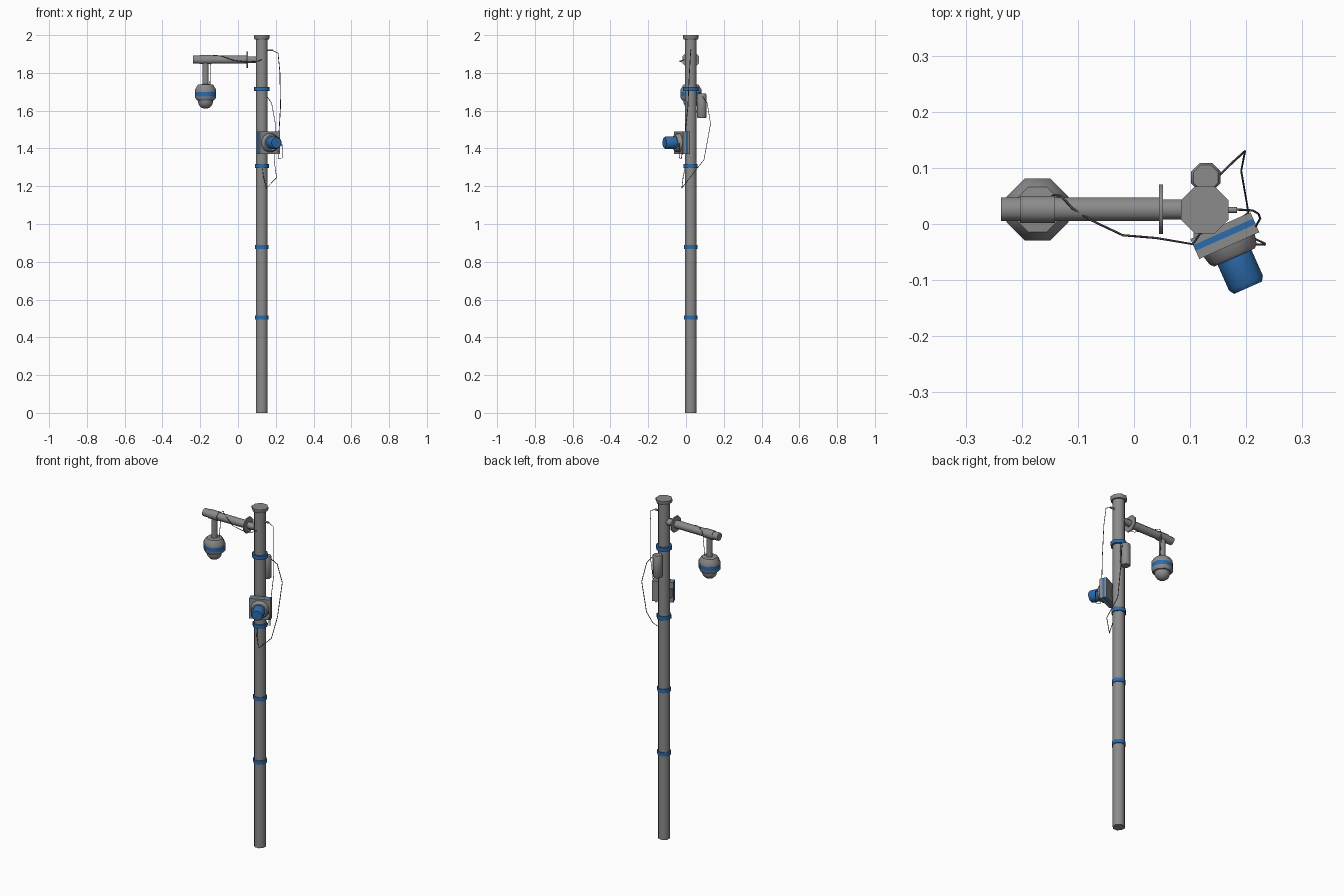
import bpy, bmesh, math
from mathutils import Vector, Matrix

if "Cube" in bpy.data.objects:
    bpy.data.objects.remove(bpy.data.objects["Cube"])


def material(name, color):
    m = bpy.data.materials.new(name)
    m.diffuse_color = (*color, 1)
    m.use_nodes = True
    m.node_tree.nodes["Principled BSDF"].inputs["Base Color"].default_value = (*color, 1)
    return m


GRAY = material("steel gray", (0.26, 0.26, 0.26))
BLUE = material("blue", (0.025, 0.15, 0.42))
DARK = material("cable gray", (0.09, 0.09, 0.09))


def finish(name, bm, mats, smooth=True):
    bmesh.ops.recalc_face_normals(bm, faces=bm.faces)
    mesh = bpy.data.meshes.new(name)
    bm.to_mesh(mesh)
    bm.free()
    for m in mats:
        mesh.materials.append(m)
    ob = bpy.data.objects.new(name, mesh)
    bpy.context.collection.objects.link(ob)
    if smooth:
        bpy.ops.object.select_all(action='DESELECT')
        ob.select_set(True)
        bpy.context.view_layer.objects.active = ob
        bpy.ops.object.shade_smooth_by_angle(angle=math.radians(47))
    return ob


def lathe(name, profile, origin, axis=(0, 0, 1), mats=(GRAY,), blue=(), sides=8, smooth=True):
    """Sweep (apothem, distance) pairs round an axis; 'blue' lists second-material segments."""
    bm = bmesh.new()
    turn = Vector(axis).to_track_quat('Z', 'Y').to_matrix().to_4x4()
    place = Matrix.Translation(origin) @ turn
    rings = []
    for r, d in profile:
        r /= math.cos(math.pi / sides)
        angles = [(i + 0.5) * math.tau / sides for i in range(sides)]
        rings.append([bm.verts.new(place @ Vector((r * math.cos(a), r * math.sin(a), d)))
                      for a in angles])
    for k in range(len(rings) - 1):
        for i in range(sides):
            j = (i + 1) % sides
            f = bm.faces.new((rings[k][i], rings[k][j], rings[k + 1][j], rings[k + 1][i]))
            f.material_index = 1 if k in blue else 0
    bm.faces.new(rings[0][::-1])
    bm.faces.new(rings[-1])
    return finish(name, bm, mats, smooth)


def box(name, size, center, angle=0, mat=GRAY):
    bm = bmesh.new()
    bmesh.ops.create_cube(bm, size=1, matrix=Matrix.Translation(center)
                          @ Matrix.Rotation(angle, 4, 'Z') @ Matrix.Diagonal((*size, 1)))
    return finish(name, bm, [mat], False)


def cable(name, points, radius=0.002):
    cu = bpy.data.curves.new(name, 'CURVE')
    cu.dimensions = '3D'
    cu.bevel_depth = radius
    cu.bevel_resolution = 0
    cu.use_fill_caps = True
    sp = cu.splines.new('POLY')
    sp.points.add(len(points) - 1)
    for p, co in zip(sp.points, points):
        p.co = (*co, 1)
    cu.materials.append(DARK)
    bpy.context.collection.objects.link(bpy.data.objects.new(name, cu))


PX, PY = 0.126, 0.025

# Pole, cap and blue bands
lathe("pole", [(0.031, 0), (0.031, 1.99)], (PX, PY, 0))
lathe("pole_cap", [(0.038, 1.978), (0.042, 1.986), (0.042, 2.0)], (PX, PY, 0))
for i, (z, r) in enumerate([(0.505, 0.035), (0.878, 0.035), (1.307, 0.037), (1.715, 0.041)]):
    lathe(f"pole_band_{i + 1}", [(r, -0.011), (r, 0.011)], (PX, PY, z), mats=(BLUE,))

# Side arm with flange and sleeve
ARM = (0, PY + 0.001, 1.87)
lathe("arm", [(0.021, -0.237), (0.021, 0.05)], ARM, (1, 0, 0))
lathe("arm_socket", [(0.018, 0.05), (0.018, 0.11)], ARM, (1, 0, 0))
lathe("arm_flange", [(0.044, 0.045), (0.044, 0.052)], ARM, (1, 0, 0))
lathe("arm_sleeve", [(0.024, -0.203), (0.024, -0.141)], ARM, (1, 0, 0))

# Hanging dome camera
CAM = (-0.172, PY + 0.001, 0)
lathe("camera_stem", [(0.016, 1.73), (0.016, 1.86)], CAM)
lathe("camera_housing",
      [(0.032, 1.655), (0.046, 1.655), (0.055, 1.668), (0.055, 1.675), (0.055, 1.70),
       (0.055, 1.713), (0.04, 1.738), (0.02, 1.74)],
      CAM, mats=(GRAY, BLUE), blue=(3,))
dome = [(0.04 * math.cos(a), 1.65 - 0.04 * math.sin(a))
        for a in (math.radians(d) for d in (80, 60, 40, 20, 0))]
lathe("camera_dome", dome + [(0.04, 1.66)], CAM, sides=12)

# Angled lamp: layered square housing, collar and blue barrel
ANGLE = math.radians(24)
OUT = Vector((math.sin(ANGLE), -math.cos(ANGLE), 0))
LAMP = Vector((0.154, -0.003, 1.43))
for name, depth, thick, mat in (("rear", 0.006, 0.012, GRAY), ("stripe", 0.0175, 0.011, BLUE),
                                ("front", 0.031, 0.016, GRAY)):
    box(f"lamp_housing_{name}", (0.117, thick, 0.118), LAMP + OUT * depth, ANGLE, mat)
lathe("lamp_collar", [(0.05, 0.038), (0.046, 0.055), (0.04, 0.062)], LAMP, OUT, sides=12)
lathe("lamp_barrel", [(0.033, 0.06), (0.033, 0.112), (0.027, 0.121)], LAMP, OUT,
      mats=(BLUE,), sides=12)
box("lamp_bracket", (0.04, 0.04, 0.05), (PX, -0.015, 1.43))

# Rear canister strapped to the pole
lathe("canister", [(0.022, 1.56), (0.026, 1.567), (0.026, 1.683), (0.022, 1.69)], (0.128, 0.083, 0))
for i, z in enumerate((1.595, 1.655)):
    box(f"canister_bracket_{i + 1}", (0.025, 0.03, 0.012), (0.128, 0.06, z))

# Cables and the plug near the pole top
lathe("cable_plug", [(0.005, 0.15), (0.005, 0.184)], (0, PY, 1.92), (1, 0, 0))
cable("lamp_cable", [(0.18, 0.026, 1.92), (0.212, 0.024, 1.905), (0.222, 0.018, 1.80),
                     (0.225, 0.01, 1.62), (0.215, -0.008, 1.45), (0.212, -0.025, 1.345),
                     (0.234, -0.035, 1.35), (0.233, -0.037, 1.42), (0.21, -0.036, 1.43)])
cable("canister_cable", [(0.15, 0.085, 1.68), (0.178, 0.112, 1.64), (0.198, 0.13, 1.53),
                         (0.191, 0.095, 1.34), (0.204, 0.02, 1.245), (0.15, -0.022, 1.19),
                         (0.135, -0.015, 1.25), (0.128, -0.004, 1.30)])
cable("camera_cable", [(-0.148, 0.035, 1.73), (-0.146, 0.05, 1.86), (-0.14, 0.052, 1.89),
                       (-0.13, 0.05, 1.893), (-0.11, 0.028, 1.892), (-0.075, 0.006, 1.885),
                       (-0.02, -0.02, 1.865), (0.04, -0.025, 1.857), (0.105, -0.036, 1.862),
                       (0.126, -0.005, 1.87)])
